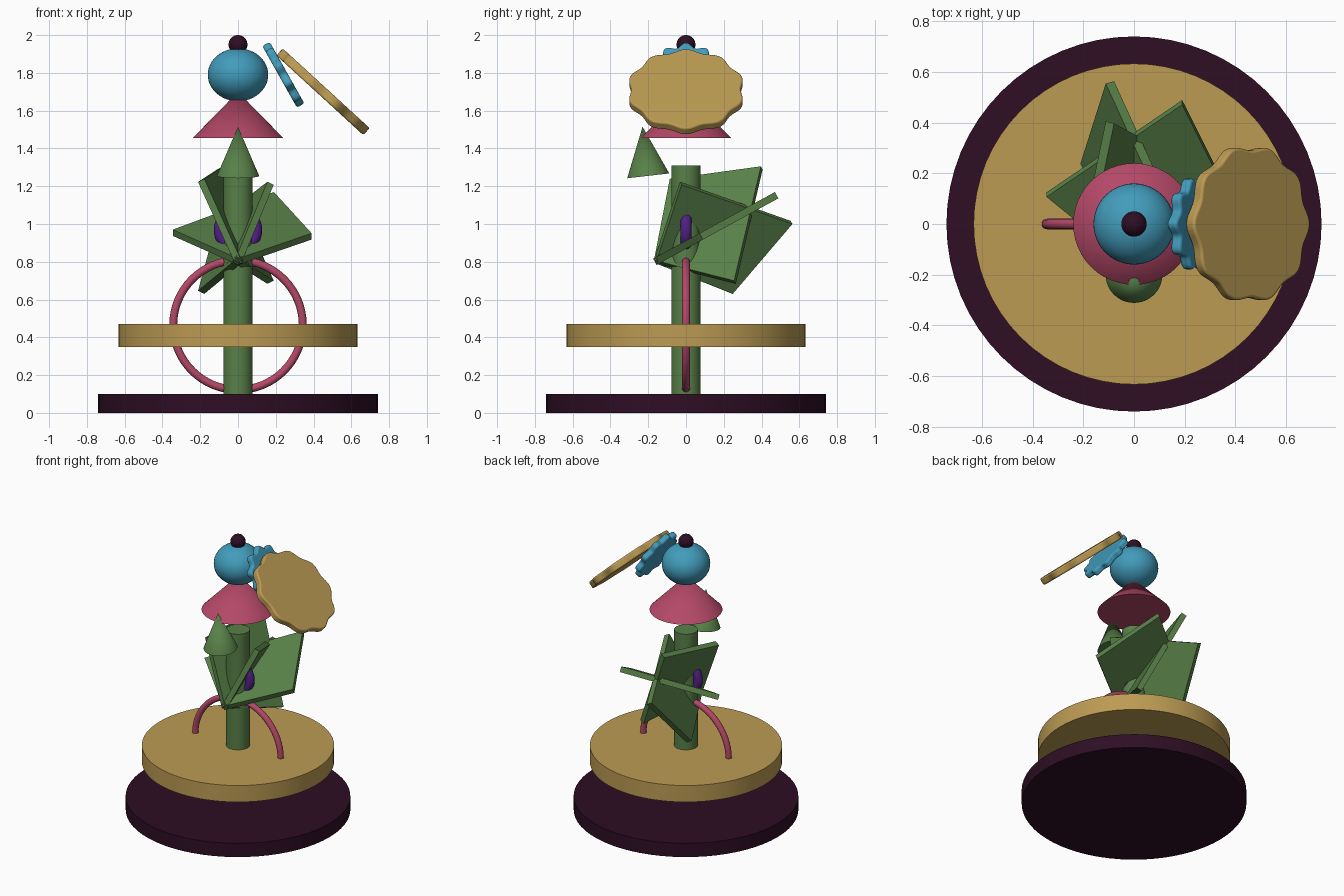
import bpy
import bmesh
from math import cos, sin, pi, radians
from mathutils import Vector, Matrix

cube = bpy.data.objects.get("Cube")
if cube:
    bpy.data.objects.remove(cube, do_unlink=True)


def linear(c):
    c /= 255
    return c / 12.92 if c <= 0.04045 else ((c + 0.055) / 1.055) ** 2.4


def material(name, *rgb):
    mat = bpy.data.materials.new(name)
    mat.use_nodes = True
    colour = [linear(c) for c in rgb] + [1]
    mat.diffuse_color = colour
    mat.node_tree.nodes["Principled BSDF"].inputs["Base Color"].default_value = colour
    return mat


dark = material("dark_plum", 46, 14, 36)
gold = material("gold", 188, 155, 83)
green = material("leaf_green", 88, 128, 72)
pink = material("rose_pink", 180, 72, 104)
blue = material("sky_blue", 66, 156, 188)
purple = material("violet", 82, 32, 135)


def finish(name, mat, smooth=True):
    ob = bpy.context.object
    ob.name = name
    ob.data.materials.append(mat)
    if smooth:
        bpy.ops.object.shade_smooth_by_angle(angle=radians(35))
    return ob


def cylinder(name, mat, radius, bottom, top):
    bpy.ops.mesh.primitive_cylinder_add(vertices=64, radius=radius, depth=top - bottom,
                                        location=(0, 0, (bottom + top) / 2))
    return finish(name, mat)


def cone(name, mat, radius, base, tip):
    base, tip = Vector(base), Vector(tip)
    axis = tip - base
    bpy.ops.mesh.primitive_cone_add(vertices=48, radius1=radius, depth=axis.length,
                                    location=(base + tip) / 2,
                                    rotation=axis.to_track_quat('Z', 'Y').to_euler())
    return finish(name, mat)


def ball(name, mat, z, radius, height):
    bpy.ops.mesh.primitive_uv_sphere_add(segments=48, ring_count=24, location=(0, 0, z))
    bpy.context.object.scale = (radius, radius, height)
    return finish(name, mat)


def upright_ring(name, mat, z, major, minor):
    bpy.ops.mesh.primitive_torus_add(major_segments=64, minor_segments=16,
                                     major_radius=major, minor_radius=minor,
                                     location=(0, 0, z), rotation=(pi / 2, 0, 0))
    return finish(name, mat)


def slab(name, mat, outline, thickness, matrix, bevel=0):
    """Extrude a flat outline evenly about its own plane."""
    bm = bmesh.new()
    face = bm.faces.new([bm.verts.new((x, y, -thickness / 2)) for x, y in outline])
    grown = bmesh.ops.extrude_face_region(bm, geom=[face])
    verts = [v for v in grown["geom"] if isinstance(v, bmesh.types.BMVert)]
    bmesh.ops.translate(bm, verts=verts, vec=(0, 0, thickness))
    bmesh.ops.recalc_face_normals(bm, faces=bm.faces)
    mesh = bpy.data.meshes.new(name)
    bm.to_mesh(mesh)
    bm.free()
    ob = bpy.data.objects.new(name, mesh)
    bpy.context.collection.objects.link(ob)
    ob.matrix_world = matrix
    bpy.ops.object.select_all(action='DESELECT')
    bpy.context.view_layer.objects.active = ob
    ob.select_set(True)
    finish(name, mat, smooth=bevel > 0)
    if bevel:
        mod = ob.modifiers.new("rounded_rim", 'BEVEL')
        mod.width = bevel
        mod.segments = 3
        mod.angle_limit = radians(50)
    return ob


def wavy_disc(name, mat, centre, normal, radius, wave, lobes, thickness, bevel):
    steps = lobes * 12
    outline = []
    for i in range(steps):
        t = 2 * pi * i / steps
        r = radius - wave + wave * cos(lobes * t)
        outline.append((r * cos(t), r * sin(t)))
    n = Vector(normal).normalized()
    side = Vector((0, 1, 0))
    frame = Matrix((side.cross(n), side, n)).transposed().to_4x4()
    return slab(name, mat, outline, thickness, Matrix.Translation(centre) @ frame, bevel)


# Stand
cylinder("base_disc", dark, 0.74, 0, 0.1)
cylinder("raised_disc", gold, 0.633, 0.35, 0.47)
cylinder("column", green, 0.078, 0.1, 1.31)
upright_ring("large_ring", pink, 0.465, 0.343, 0.021)
upright_ring("small_ring", purple, 0.968, 0.098, 0.03)

# Head stack
cone("skirt_cone", pink, 0.24, (0, 0, 1.455), (0, 0, 1.7))
ball("head", blue, 1.79, 0.16, 0.14)
ball("top_knob", dark, 1.95, 0.05, 0.05)
cone("front_cone", green, 0.112, (0, -0.2, 1.255), (0, -0.23, 1.515))

# Three crossing blades fanned about a tilted axis
blade = [(0, 0), (0.39, 0.28), (0.19, 0.735), (-0.345, 0.32)]
axis = Vector((0, 0.878, 0.48)).normalized()
across = Vector((1, 0, 0))
for i in range(3):
    out = Matrix.Rotation(-2 * pi * i / 3, 3, axis) @ across
    frame = Matrix((out, axis, out.cross(axis))).transposed().to_4x4()
    slab(f"blade_{i + 1}", green, blade, 0.038,
         Matrix.Translation((0, -0.165, 0.8)) @ frame)

# Tilted wavy discs beside the head
wavy_disc("small_wavy_disc", blue, (0.24, 0, 1.79), (0.87, 0, 0.49),
          0.187, 0.014, 10, 0.045, 0.012)
wavy_disc("large_wavy_disc", gold, (0.45, 0, 1.7), (0.675, 0, 0.737),
          0.312, 0.011, 10, 0.05, 0.01)
